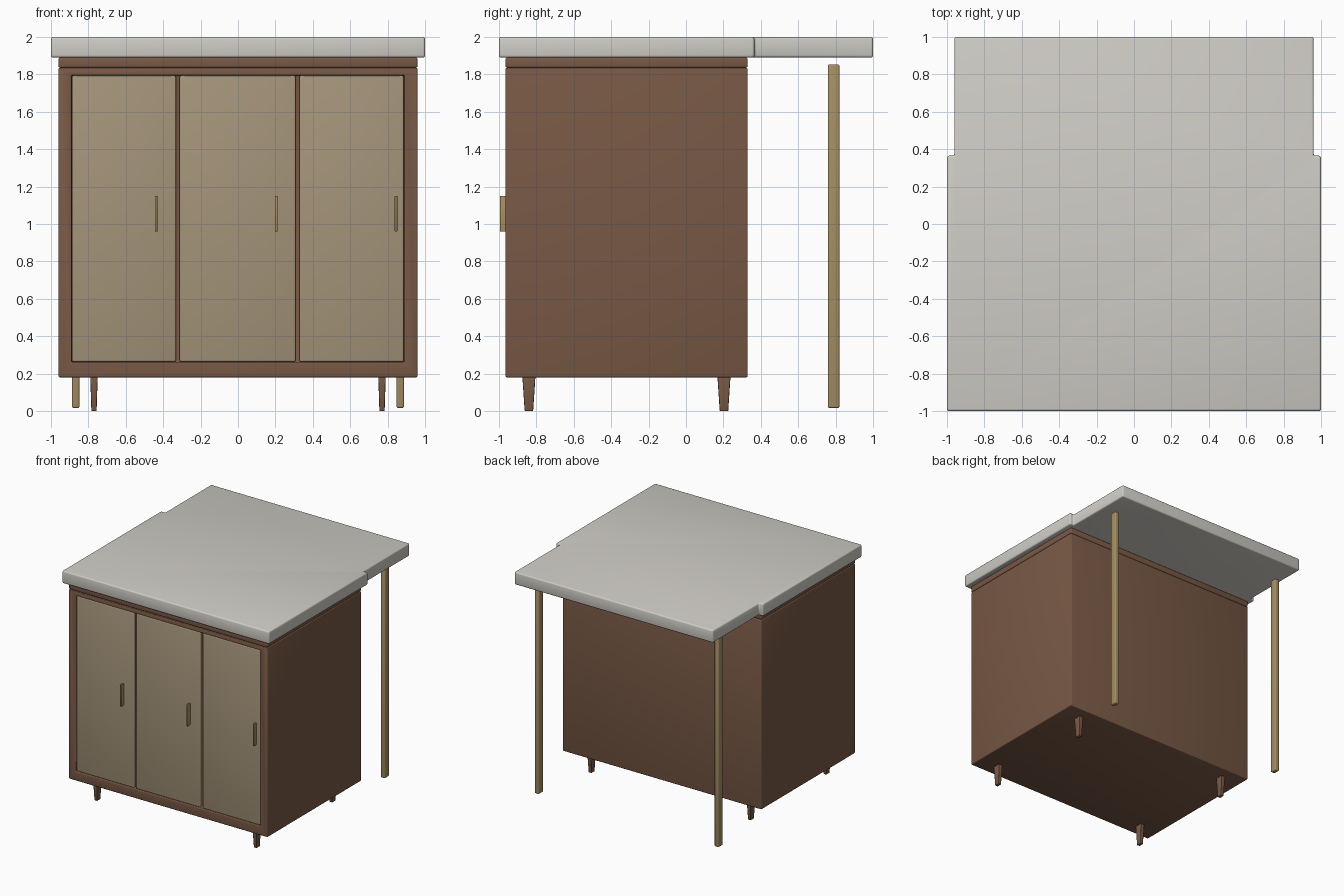
import bpy, bmesh, math

if "Cube" in bpy.data.objects:
    bpy.data.objects.remove(bpy.data.objects["Cube"])


def material(name, rgb):
    m = bpy.data.materials.new(name)
    m.diffuse_color = (*rgb, 1)
    m.use_nodes = True
    m.node_tree.nodes["Principled BSDF"].inputs["Base Color"].default_value = m.diffuse_color
    return m


WALNUT = material("walnut", (0.19, 0.10, 0.06))
DOOR = material("door_panel", (0.376, 0.30, 0.195))
OAK = material("oak", (0.38, 0.275, 0.125))
STONE = material("stone", (0.63, 0.61, 0.565))


def finish(name, bm, mat, bevel=0.0):
    bmesh.ops.recalc_face_normals(bm, faces=bm.faces)
    mesh = bpy.data.meshes.new(name)
    bm.to_mesh(mesh)
    bm.free()
    mesh.materials.append(mat)
    ob = bpy.data.objects.new(name, mesh)
    bpy.context.collection.objects.link(ob)
    bpy.ops.object.select_all(action='DESELECT')
    ob.select_set(True)
    bpy.context.view_layer.objects.active = ob
    if bevel:
        mod = ob.modifiers.new("soft_edges", 'BEVEL')
        mod.width = bevel
        mod.segments = 3
        mod.limit_method = 'ANGLE'
        bpy.ops.object.modifier_apply(modifier=mod.name)
    bpy.ops.object.shade_smooth_by_angle(angle=math.radians(35))
    return ob


def box_mesh(x, y, z):
    bm = bmesh.new()
    bmesh.ops.create_cube(bm, size=1)
    for v in bm.verts:
        v.co = [a + (b - a) * (c + 0.5) for c, (a, b) in zip(v.co, (x, y, z))]
    return bm


def box(name, x, y, z, mat, bevel):
    return finish(name, box_mesh(x, y, z), mat, bevel)


# Carcass: box whose front face is inset to a frame and pushed in
bm = box_mesh((-0.96, 0.96), (-0.965, 0.33), (0.18, 1.835))
bm.normal_update()
front = min(bm.faces, key=lambda f: f.calc_center_median().y)
bmesh.ops.inset_region(bm, faces=[front], thickness=0.05)
for v in front.verts:
    v.co.x = math.copysign(0.89, v.co.x)
    v.co.z = 1.795 if v.co.z > 1 else 0.262
recess = bmesh.ops.extrude_face_region(bm, geom=[front])["geom"]
for v in recess:
    if isinstance(v, bmesh.types.BMVert):
        v.co.y += 0.03
if front.is_valid:
    bm.faces.remove(front)
finish("cabinet_body", bm, WALNUT, 0.008)

# Neck strip under the worktop
box("worktop_support", (-0.96, 0.96), (-0.965, 0.33), (1.835, 1.89), WALNUT, 0.01)

# Worktop: wide slab with a narrower drop leaf at the back
half = [(1, -1), (1, 0.365), (0.96, 0.365), (0.96, 1)]
outline = half + [(-x, y) for x, y in reversed(half)]
bm = bmesh.new()
face = bm.faces.new([bm.verts.new((x, y, 1.89)) for x, y in outline])
for g in bmesh.ops.extrude_face_region(bm, geom=[face])["geom"]:
    if isinstance(g, bmesh.types.BMVert):
        g.co.z = 2.0
finish("worktop", bm, STONE, 0.012)

# Three doors, each with a slim pull near its right edge
for i, (x0, x1) in enumerate([(-0.888, -0.332), (-0.312, 0.308), (0.328, 0.886)], 1):
    box(f"door_{i}", (x0, x1), (-0.96, -0.932), (0.264, 1.793), DOOR, 0.008)
    hx = (-0.438, 0.204, 0.845)[i - 1]
    box(f"door_handle_{i}", (hx - 0.007, hx + 0.007), (-0.995, -0.955),
        (0.96, 1.15), OAK, 0.003)

for side, s in (("left", -1), ("right", 1)):
    # Tapered cabinet feet
    for end, y in (("front", -0.84), ("back", 0.203)):
        bm = box_mesh((s * 0.77 - 0.02, s * 0.77 + 0.02), (y - 0.035, y + 0.035), (0, 0.185))
        for v in bm.verts:
            if v.co.z < 0.1:
                v.co.x = s * 0.77 + (v.co.x - s * 0.77) * 0.7
                v.co.y = y + (v.co.y - y) * 0.65
        finish(f"{end}_{side}_foot", bm, WALNUT, 0.004)
    # Tall posts below the leaf
    box(f"{side}_leaf_post", (s * 0.868 - 0.02, s * 0.868 + 0.02), (0.758, 0.82),
        (0.017, 1.853), OAK, 0.008)
